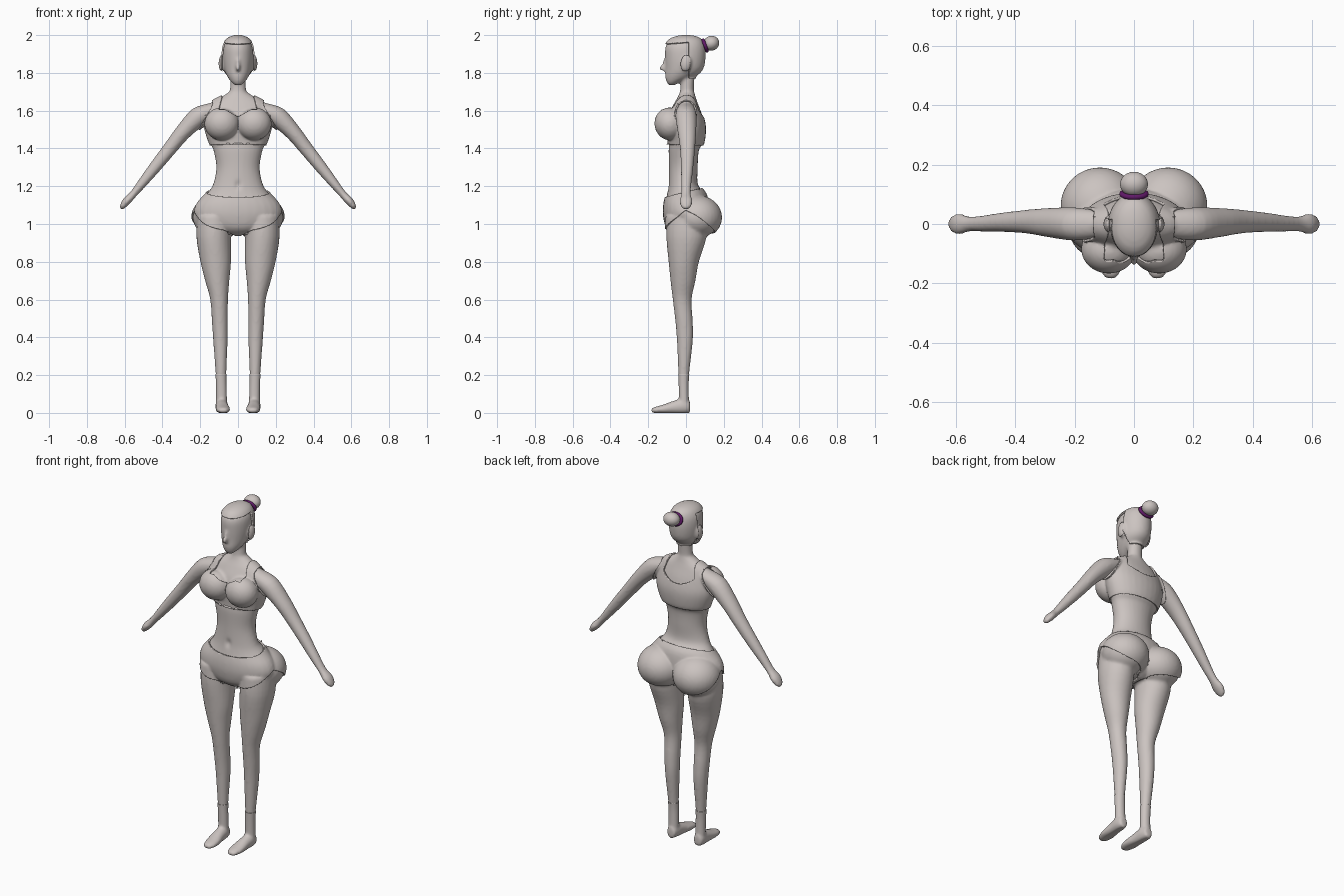
import bpy, bmesh, math
from mathutils import Vector, Matrix

cube = bpy.data.objects.get("Cube")
if cube:
    bpy.data.objects.remove(cube)


def material(name, rgb):
    mat = bpy.data.materials.new(name)
    mat.use_nodes = True
    mat.diffuse_color = (*rgb, 1)
    mat.node_tree.nodes["Principled BSDF"].inputs["Base Color"].default_value = (*rgb, 1)
    return mat


CLAY = material("warm grey", (.6, .55, .53))
PURPLE = material("dark purple", (.12, .01, .14))


def add_object(name, bm, mat):
    mesh = bpy.data.meshes.new(name)
    bm.to_mesh(mesh)
    bm.free()
    obj = bpy.data.objects.new(name, mesh)
    bpy.context.collection.objects.link(obj)
    mesh.materials.append(mat)
    mesh.polygons.foreach_set("use_smooth", [True] * len(mesh.polygons))
    return obj


def spline(rows, steps=4):
    """Smooth curve through rows of section values."""
    rows = [Vector(r) for r in rows]
    rows = [rows[0]] + rows + [rows[-1]]
    result = []
    for a, b, c, d in zip(rows, rows[1:], rows[2:], rows[3:]):
        for i in range(steps):
            t = i / steps
            result.append(b + (c - a) * t / 2 + (a * 2 - b * 5 + c * 4 - d) * t * t / 2
                          + (b * 3 - a - c * 3 + d) * t ** 3 / 2)
    return result + [rows[-1]]


def loft(bm, axis, rows, side=1, sides=28):
    """Skin elliptical sections (x, y, z, radius u, radius v) square to axis."""
    axis = Vector(axis).normalized()
    axis.x *= side
    v_dir = Vector((0, 0, 1)) if abs(axis.y) > .9 else Vector((0, 1, 0))
    u_dir = v_dir.cross(axis)
    rings = []
    for x, y, z, ru, rv in spline(rows):
        ring = []
        for i in range(sides):
            a = math.tau * i / sides
            p = Vector((x * side, y, z)) + u_dir * ru * math.cos(a) + v_dir * rv * math.sin(a)
            p.z = max(p.z, 0)
            ring.append(bm.verts.new(p))
        rings.append(ring)
    faces = [bm.faces.new(rings[0]), bm.faces.new(rings[-1][::-1])]
    for low, high in zip(rings, rings[1:]):
        for i in range(sides):
            j = (i + 1) % sides
            faces.append(bm.faces.new((low[i], high[i], high[j], low[j])))
    bmesh.ops.recalc_face_normals(bm, faces=faces)


def ball(bm, centre, radii, tilt=0):
    m = Matrix.Translation(centre) @ Matrix.Rotation(tilt, 4, 'X') @ Matrix.Diagonal((*radii, 1))
    bmesh.ops.create_uvsphere(bm, u_segments=32, v_segments=20, radius=1, matrix=m)


UP = (0, 0, 1)
form = bmesh.new()

# Torso from crotch to neck base
loft(form, UP, [
    (0, 0, .945, .05, .05), (0, 0, .98, .16, .095), (0, 0, 1.04, .222, .112),
    (0, 0, 1.1, .215, .112), (0, 0, 1.16, .165, .1), (0, -.015, 1.21, .132, .078),
    (0, -.014, 1.3, .115, .076), (0, -.012, 1.39, .13, .08), (0, 0, 1.43, .148, .09),
    (0, 0, 1.51, .172, .098), (0, -.004, 1.58, .168, .088), (0, 0, 1.64, .145, .062),
    (0, .004, 1.675, .085, .046), (0, .006, 1.7, .045, .038)])

# Neck
loft(form, UP, [(0, .005, 1.62, .06, .045), (0, .005, 1.7, .044, .037),
                (0, .008, 1.76, .04, .036), (0, .01, 1.82, .04, .04)])

# Head
loft(form, UP, [
    (0, -.075, 1.735, .015, .015), (0, -.066, 1.75, .034, .036), (0, -.038, 1.78, .056, .072),
    (0, -.014, 1.82, .073, .095), (0, -.008, 1.88, .08, .103), (0, -.008, 1.935, .077, .101),
    (0, -.004, 1.97, .06, .083), (0, 0, 1.986, .035, .05), (0, 0, 1.992, .01, .015)])
ball(form, (0, -.115, 1.83), (.012, .028, .02), .35)
ball(form, (0, -.108, 1.855), (.01, .014, .035), -.2)
ball(form, (0, -.098, 1.785), (.022, .014, .01))

for s in (1, -1):
    ball(form, (.08 * s, 0, 1.85), (.016, .022, .04), -.15)       # ear
    ball(form, (.085 * s, -.085, 1.53), (.085, .074, .08), .2)    # bust
    ball(form, (.115 * s, .06, 1.035), (.124, .122, .108))        # buttock

    # Arm and hand
    loft(form, (.62, 0, -.78), [
        (.12, 0, 1.615, .04, .045), (.2, 0, 1.575, .054, .056), (.29, .005, 1.487, .043, .049),
        (.36, .008, 1.4, .037, .04), (.44, .006, 1.3, .032, .033), (.5, .002, 1.225, .026, .028),
        (.553, 0, 1.16, .02, .025), (.588, 0, 1.123, .022, .035), (.61, 0, 1.095, .016, .028),
        (.62, 0, 1.08, .008, .014)], s)

    # Leg
    loft(form, UP, [
        (.087, -.01, .03, .028, .026), (.088, -.012, .12, .027, .025), (.09, -.012, .2, .028, .028),
        (.093, -.006, .38, .038, .042), (.096, -.01, .48, .042, .046), (.1, -.02, .6, .047, .05),
        (.11, -.016, .7, .064, .066), (.118, -.012, .8, .081, .08), (.128, .002, .93, .092, .106),
        (.125, 0, 1.04, .09, .1)], s)

    # Foot
    loft(form, (0, 1, 0), [
        (.078, -.183, .011, .014, .009), (.078, -.165, .015, .029, .014),
        (.08, -.12, .02, .037, .022), (.084, -.06, .03, .032, .034),
        (.087, -.01, .036, .031, .04), (.087, .02, .03, .022, .03)], s)

# Blend the volumes into one skin
source = add_object("body_form", form, CLAY)
remesh = source.modifiers.new("Blend", 'REMESH')
remesh.mode = 'VOXEL'
remesh.voxel_size = .008
smooth = source.modifiers.new("Soften", 'SMOOTH')
smooth.factor = .5
smooth.iterations = 5
evaluated = source.evaluated_get(bpy.context.evaluated_depsgraph_get())
skin = bmesh.new()
skin.from_mesh(evaluated.to_mesh())
evaluated.to_mesh_clear()
bpy.data.objects.remove(source)

# Navel
for v in skin.verts:
    if v.co.y < -.05:
        d = (v.co.x / .015) ** 2 + ((v.co.z - 1.205) / .022) ** 2
        v.co.y += .009 * math.exp(-d)
skin.normal_update()
body = add_object("body", skin, CLAY)


def shell(name, rule, push):
    """Cut the skin region where rule > 0 and lift it into a thin layer."""
    bm = bmesh.new()
    bm.from_mesh(body.data)
    bmesh.ops.triangulate(bm, faces=bm.faces[:])
    value = {v: rule(abs(v.co.x), v.co.y, v.co.z) or 1e-6 for v in bm.verts}
    cuts = []
    for e in list(bm.edges):
        a, b = e.verts
        if value[a] * value[b] < 0:
            cuts.append(bmesh.utils.edge_split(e, a, value[a] / (value[a] - value[b]))[1])
    bmesh.ops.connect_verts(bm, verts=cuts)
    bm.normal_update()
    bmesh.ops.delete(bm, geom=[v for v, f in value.items() if f < 0], context='VERTS')
    for v in bm.verts:
        v.co += v.normal * push
        v.co.z = max(v.co.z, 0)
    obj = add_object(name, bm, CLAY)
    solid = obj.modifiers.new("Thickness", 'SOLIDIFY')
    solid.thickness = push
    solid.offset = -1
    return obj


def crop_top(x, y, z):
    armhole = .132 + max(0, 1.63 - z) * .6
    neckline = 1.56 + (.04 * min(1, x / .07) if y < 0 else 4 * x * x)
    strap = x - .083 - .25 * max(0, 1.67 - z)
    return min(z - 1.42, armhole - x, max(neckline - z, strap))


def shorts(x, y, z):
    hem = .94 + .17 * x + .42 * x * (1 - min(1, abs(y) / .15))
    return min(1.165 + .25 * y - z, z - hem, .35 - x)


def hair(x, y, z):
    return max(z - 1.95 - .08 * max(0, y + .1), min(y - .014, z - 1.77))


shell("crop_top", crop_top, .008)
shell("shorts", shorts, .009)
shell("hair", hair, .009)
shell("socks", lambda x, y, z: .205 - z, .002)

# Hair bun and its tie
bun = bmesh.new()
ball(bun, (0, .134, 1.957), (.047, .042, .039), .3)
add_object("hair_bun", bun, CLAY)
bpy.ops.mesh.primitive_torus_add(major_radius=.037, minor_radius=.009, major_segments=32,
                                 minor_segments=10, location=(0, .101, 1.945),
                                 rotation=(-math.radians(70), 0, 0))
tie = bpy.context.object
tie.name = "hair_tie"
tie.scale = (1.08, .85, 1)
tie.data.materials.append(PURPLE)
bpy.ops.object.shade_smooth()
